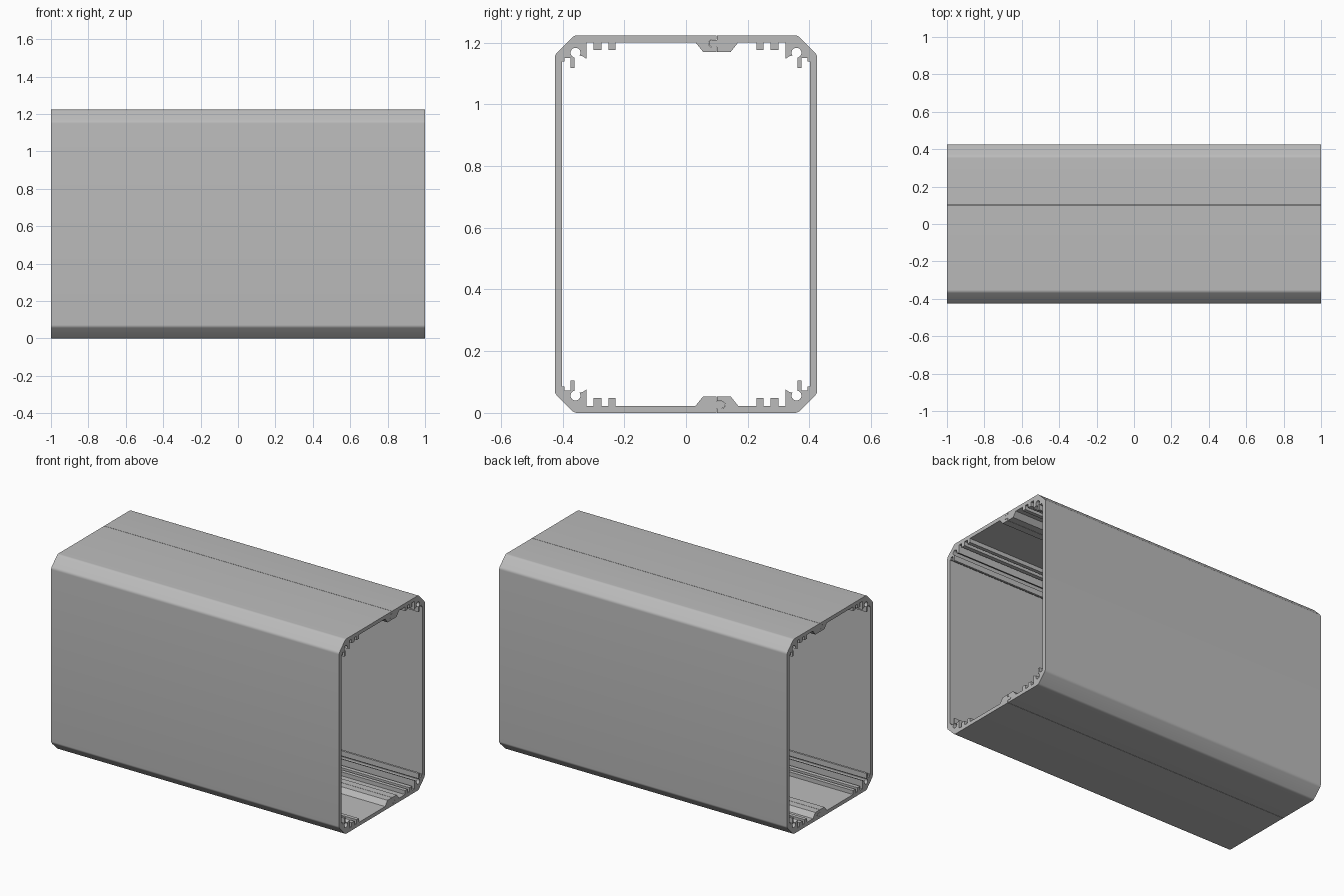
import bpy, bmesh, math
from mathutils import Vector

cube = bpy.data.objects.get("Cube")
if cube:
    bpy.data.objects.remove(cube, do_unlink=True)

LENGTH, HEIGHT, HALF_W = 2.0, 1.223, 0.425
CHAMFER, WALL = 0.063, 0.023
SEAM_Y, BUMP_Z, GAP = 0.10, 0.053, 0.001

grey = bpy.data.materials.new("aluminium grey")
grey.use_nodes = True
COLOUR = (0.50, 0.50, 0.50, 1)
grey.diffuse_color = COLOUR
grey.node_tree.nodes["Principled BSDF"].inputs["Base Color"].default_value = COLOUR


def soft_corner(before, corner, after, reach=0.01, steps=4):
    """Round one profile corner with a short curve."""
    c = Vector(corner)
    a = c + (Vector(before) - c).normalized() * reach
    b = c + (Vector(after) - c).normalized() * reach
    pts = []
    for i in range(steps + 1):
        t = i / steps
        pts.append(tuple(a * (1 - t) ** 2 + c * 2 * t * (1 - t) + b * t * t))
    return pts


def outer_corner():
    """Chamfered outside corner, from floor to wall."""
    low, high = (HALF_W - CHAMFER, 0), (HALF_W, CHAMFER)
    return (soft_corner((0, 0), low, high)
            + soft_corner(low, high, (HALF_W, 1)))


def inner_corner():
    """Hook, open screw channel and two ribs, from wall to floor."""
    pts = [(0.402, 0.085), (0.394, 0.085), (0.394, 0.073), (0.374, 0.073),
           (0.374, 0.105), (0.361, 0.105)]
    for i in range(19):
        a = math.radians(80 - 295 * i / 18)
        pts.append((0.358 + 0.016 * math.cos(a), 0.056 + 0.016 * math.sin(a)))
    pts += [(0.334, 0.068), (0.322, 0.076), (0.322, WALL)]
    for left, right in ((0.300, 0.274), (0.251, 0.228)):
        pts += [(left, WALL), (left, 0.048), (right, 0.048), (right, WALL)]
    return pts


def joint(side, way):
    """Tongue or matching groove at the seam, from outside to inside."""
    grow = GAP if side == way else 0
    mid, r = 0.026, 0.011 + grow
    y = SEAM_Y + side * GAP
    pts = [(y, 0), (y, mid - r)]
    for i in range(9):
        a = math.radians(-90 + 180 * i / 8)
        pts.append((SEAM_Y + way * (0.016 + (r - 0.001) * math.cos(a)),
                    mid + r * math.sin(a)))
    return pts + [(y, mid + r), (y, BUMP_Z)]


def bump(side):
    """Thickened rail around the seam, from floor to crest."""
    return [(SEAM_Y + side * 0.069, WALL), (SEAM_Y + side * 0.045, BUMP_Z)]


def mirrored(pts, side):
    return [(y * side, z) for y, z in pts]


def flipped(pts):
    return [(y, HEIGHT - z) for y, z in pts]


def shell(name, side):
    """One half of the housing, extruded along x."""
    outside = mirrored(outer_corner(), side)
    inside = mirrored(inner_corner(), side) + bump(side)
    loop = (outside + flipped(outside[::-1]) + flipped(joint(side, -1))
            + flipped(inside[::-1]) + inside + joint(side, 1)[::-1])
    bm = bmesh.new()
    cap = bm.faces.new([bm.verts.new((-LENGTH / 2, y, z)) for y, z in loop])
    ext = bmesh.ops.extrude_face_region(bm, geom=[cap], use_keep_orig=True)
    moved = [g for g in ext["geom"] if isinstance(g, bmesh.types.BMVert)]
    bmesh.ops.translate(bm, verts=moved, vec=(LENGTH, 0, 0))
    bmesh.ops.recalc_face_normals(bm, faces=bm.faces)
    # Split the concave end caps cleanly
    caps = [f for f in bm.faces if len(f.verts) > 4]
    bmesh.ops.triangulate(bm, faces=caps, ngon_method='EAR_CLIP')
    mesh = bpy.data.meshes.new(name)
    bm.to_mesh(mesh)
    bm.free()
    mesh.materials.append(grey)
    obj = bpy.data.objects.new(name, mesh)
    bpy.context.collection.objects.link(obj)
    bpy.ops.object.select_all(action='DESELECT')
    obj.select_set(True)
    bpy.context.view_layer.objects.active = obj
    bpy.ops.object.shade_smooth_by_angle(angle=math.radians(30))
    return obj


shell("front_housing_half", -1)
shell("back_housing_half", 1)
